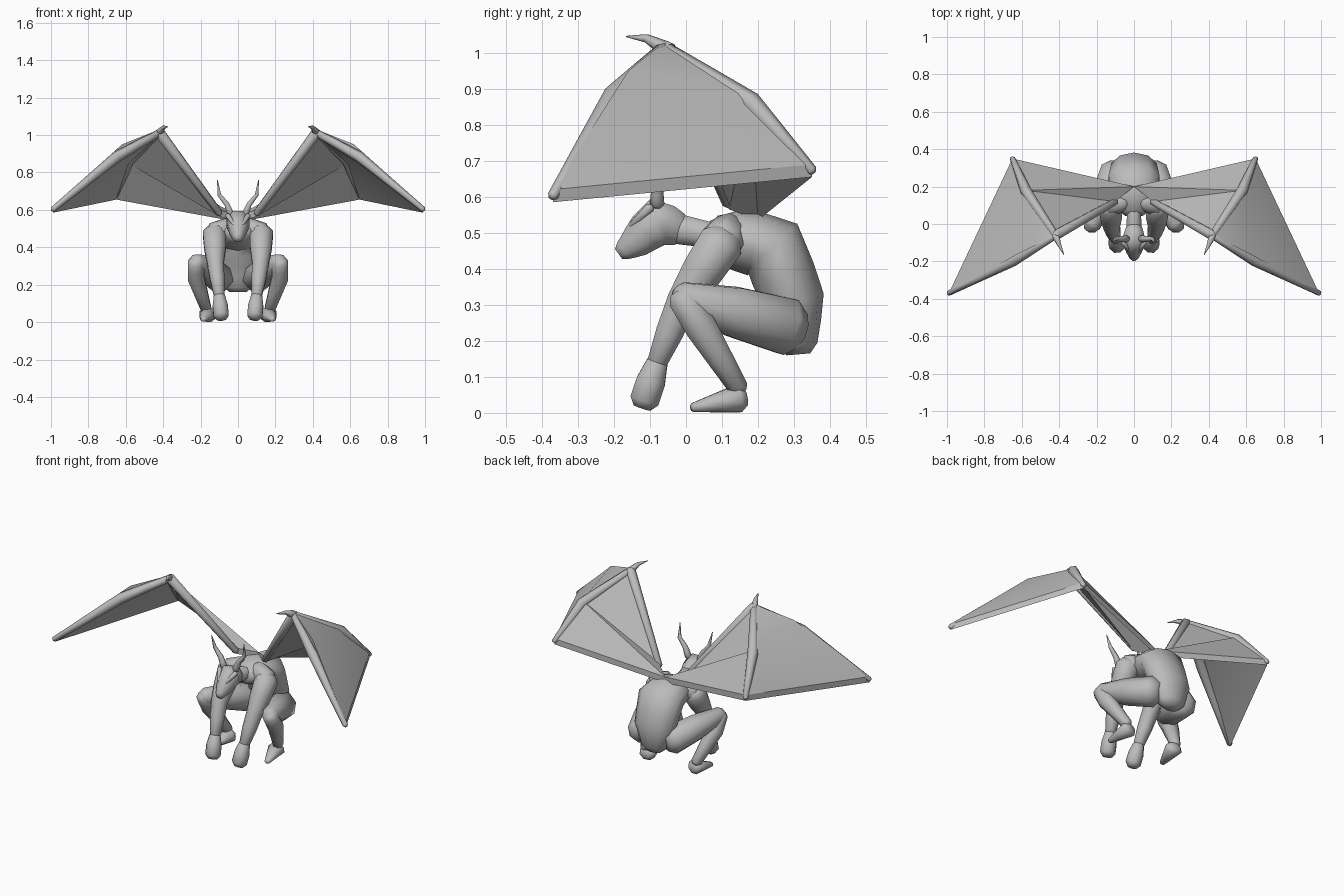
import bpy, bmesh, math
from mathutils import Vector

cube = bpy.data.objects.get("Cube")
if cube:
    bpy.data.objects.remove(cube)

stone = bpy.data.materials.new("grey stone")
stone.use_nodes = True
grey = (.5, .5, .5, 1)
stone.diffuse_color = grey
stone.node_tree.nodes["Principled BSDF"].inputs["Base Color"].default_value = grey


def finish(name, bm, paired, angle):
    """Turn a bmesh into a shaded stone object, mirrored when it is paired."""
    bmesh.ops.recalc_face_normals(bm, faces=bm.faces)
    mesh = bpy.data.meshes.new(name)
    bm.to_mesh(mesh)
    bm.free()
    mesh.materials.append(stone)
    obj = bpy.data.objects.new(name, mesh)
    bpy.context.collection.objects.link(obj)
    bpy.ops.object.select_all(action='DESELECT')
    obj.select_set(True)
    bpy.context.view_layer.objects.active = obj
    bpy.ops.object.shade_smooth_by_angle(angle=math.radians(angle))
    if paired:
        obj.modifiers.new("Mirror", 'MIRROR')


def limb(name, joints, radii, wide=1, swell=1, sides=8, paired=True):
    """Loft rings through joints, swelling between them, with rounded ends."""
    stations = []
    for i, (joint, radius) in enumerate(zip(joints, radii)):
        if i:
            middle = (joint + joints[i - 1]) / 2
            stations.append((middle, swell * (radius + radii[i - 1]) / 2))
        stations.append((joint, radius))
    first = (joints[0] - joints[1]).normalized() * radii[0] / 2
    last = (joints[-1] - joints[-2]).normalized() * radii[-1] / 2
    stations.insert(0, (joints[0] + first, radii[0] * .6))
    stations.append((joints[-1] + last, radii[-1] * .6))

    bm = bmesh.new()
    rings = []
    for i, (centre, radius) in enumerate(stations):
        before = stations[max(i - 1, 0)][0]
        after = stations[min(i + 1, len(stations) - 1)][0]
        along = (after - before).normalized()
        side = Vector((1, 0, 0))
        side = (side - along * side.dot(along)).normalized() * radius * wide
        depth = along.cross(side).normalized() * radius
        turns = [math.tau * (k + .5) / sides for k in range(sides)]
        rings.append([bm.verts.new(centre + side * math.cos(a) + depth * math.sin(a))
                      for a in turns])
    for lower, upper in zip(rings, rings[1:]):
        for k in range(sides):
            bm.faces.new((lower[k - 1], lower[k], upper[k], upper[k - 1]))
    bm.faces.new(rings[0])
    bm.faces.new(rings[-1])
    finish(name, bm, paired, 65)


def slab(name, top, drop, faces):
    """Join an upper skin to a lowered copy with walls round the open edge."""
    bm = bmesh.new()
    upper = [bm.verts.new(p) for p in top]
    lower = [bm.verts.new(p - drop) for p in top]
    for face in faces:
        for skin in (upper, lower):
            bm.faces.new([skin[top.index(p)] for p in face])
    edges = [(top.index(f[i - 1]), top.index(f[i])) for f in faces for i in range(len(f))]
    for a, b in edges:
        if (b, a) not in edges:
            bm.faces.new((upper[a], upper[b], lower[b], lower[a]))
    finish(name, bm, True, 25)


# Hunched body, from the chest over the back to the rump
chest = Vector((0, .07, .48))
withers = Vector((0, .14, .48))
back = Vector((0, .24, .46))
loin = Vector((0, .3, .31))
rump = Vector((0, .31, .19))
limb("torso", [chest, withers, back, loin, rump], [.055, .085, .095, .085, .055],
     wide=1.5, sides=10, paired=False)

# Neck and head
nape = Vector((0, -.02, .51))
skull = Vector((0, -.08, .53))
muzzle = Vector((0, -.14, .475))
nose = Vector((0, -.175, .45))
limb("neck", [withers, nape], [.06, .045], swell=.75, paired=False)
limb("head", [nape, skull, muzzle, nose], [.05, .073, .05, .03], wide=.9, paired=False)

# Brows and curved horns
brow_inner = Vector((.02, -.15, .52))
temple = Vector((.055, -.1, .57))
limb("brow", [brow_inner, temple], [.01, .014], sides=6)
horn_root = Vector((.04, -.08, .58))
horn_middle = Vector((.06, -.08, .63))
horn_bend = Vector((.1, -.08, .68))
horn_tip = Vector((.11, -.1, .76))
limb("horn", [horn_root, horn_middle, horn_bend, horn_tip], [.02, .016, .011, .002], sides=6)

# Shoulders and arms reaching down to closed fists
collar = Vector((.05, .12, .51))
shoulder = Vector((.125, .1, .475))
elbow = Vector((.12, -.01, .31))
wrist = Vector((.1, -.08, .14))
knuckle = Vector((.09, -.115, .035))
limb("collar", [collar, shoulder], [.05, .06])
limb("arm", [shoulder, elbow, wrist], [.068, .047, .03], swell=1.08)
limb("fist", [wrist, knuckle], [.032, .044], swell=1.15)

# Folded legs
hip = Vector((.1, .28, .24))
knee = Vector((.225, -.01, .32))
calf = Vector((.225, .04, .24))
ankle = Vector((.17, .145, .07))
heel = Vector((.16, .145, .04))
toe = Vector((.185, .02, .015))
limb("thigh", [hip, knee], [.085, .046], swell=1.15)
limb("shin", [knee, calf, ankle], [.045, .048, .03])
limb("foot", [heel, toe], [.042, .014], wide=1.2)

# Wing skins stretched between the root, the joint and the finger tips
root = Vector((0, .2, .57))
wing_base = Vector((.1, .12, .6))
joint = Vector((.42, -.06, 1.03))
inner_bend = Vector((.58, .18, .88))
inner_tip = Vector((.65, .35, .69))
outer_bend = Vector((.62, -.16, .95))
outer_tip = Vector((.99, -.37, .62))
drop = Vector((0, 0, .035))
slab("wing", [root, wing_base, joint, inner_bend, inner_tip, outer_bend, outer_tip], drop,
     [(root, wing_base, inner_bend), (wing_base, joint, inner_bend),
      (root, inner_bend, inner_tip), (joint, outer_bend, inner_bend),
      (inner_bend, outer_bend, outer_tip), (inner_bend, outer_tip, inner_tip)])

# Wing bones run inside the skin, ending in a claw at the joint
outer_knuckle = Vector((.65, -.2, .9))
bones = {"wing_arm": (wing_base, joint),
         "inner_finger": (joint, inner_bend, inner_tip),
         "outer_finger": (joint, outer_knuckle, outer_tip)}
for name, path in bones.items():
    limb(name, [p - drop / 2 for p in path], [.02, .03, .015][:len(path)], sides=6)
claw_bend = Vector((.4, -.11, 1.04))
claw_tip = Vector((.375, -.165, 1.045))
limb("wing_claw", [joint - drop / 2, claw_bend, claw_tip], [.022, .012, .002], sides=6)
